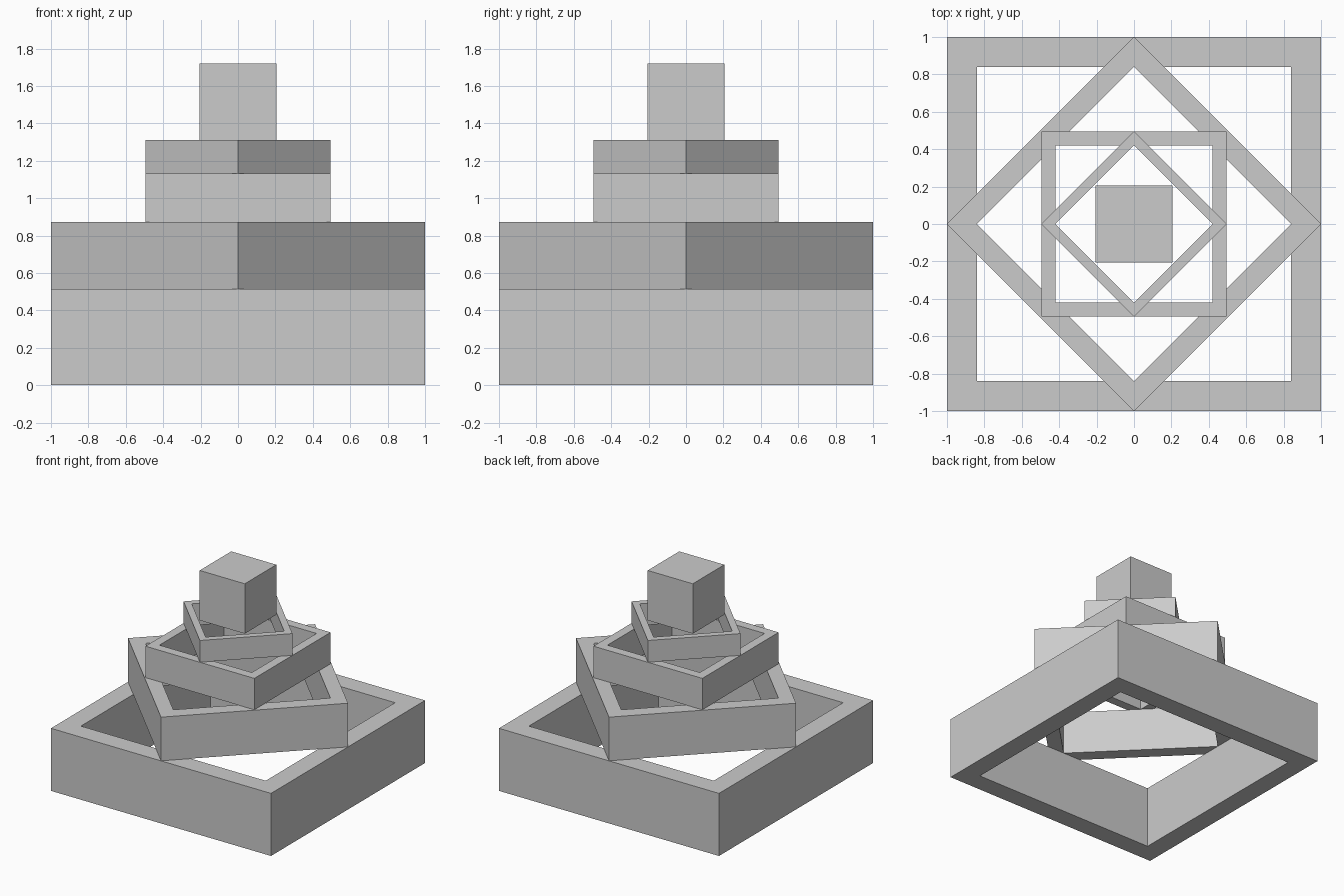
import bpy, bmesh
from math import radians
from mathutils import Matrix

if "Cube" in bpy.data.objects:
    bpy.data.objects.remove(bpy.data.objects["Cube"])


def add_object(name, bm):
    bmesh.ops.recalc_face_normals(bm, faces=bm.faces)
    mesh = bpy.data.meshes.new(name)
    bm.to_mesh(mesh)
    bm.free()
    obj = bpy.data.objects.new(name, mesh)
    bpy.context.collection.objects.link(obj)
    return obj


def square_frame(name, outer, inner, z0, z1, turn):
    """Open square frame: a rectangular wall section swept round four corners."""
    bm = bmesh.new()
    corners = [(-1, -1), (1, -1), (1, 1), (-1, 1)]
    section = [(outer, z0), (outer, z1), (inner, z1), (inner, z0)]
    loops = [[bm.verts.new((cx * r, cy * r, z)) for r, z in section] for cx, cy in corners]
    for i in range(4):
        a, b = loops[i], loops[(i + 1) % 4]
        for j in range(4):
            k = (j + 1) % 4
            bm.faces.new((a[j], b[j], b[k], a[k]))
    bm.transform(Matrix.Rotation(radians(turn), 4, 'Z'))
    return add_object(name, bm)


# Stacked frames, every second one turned 45 degrees
frames = [
    ("base_frame", 1.0, 0.84, 0.0, 0.514, 0),
    ("lower_turned_frame", 0.707, 0.594, 0.514, 0.873, 45),
    ("middle_frame", 0.495, 0.42, 0.873, 1.131, 0),
    ("upper_turned_frame", 0.35, 0.297, 1.131, 1.31, 45),
]
for frame in frames:
    square_frame(*frame)

# Solid cube on top
bm = bmesh.new()
bmesh.ops.create_cube(bm, size=0.41, matrix=Matrix.Translation((0, 0, 1.515)))
add_object("top_cube", bm)
